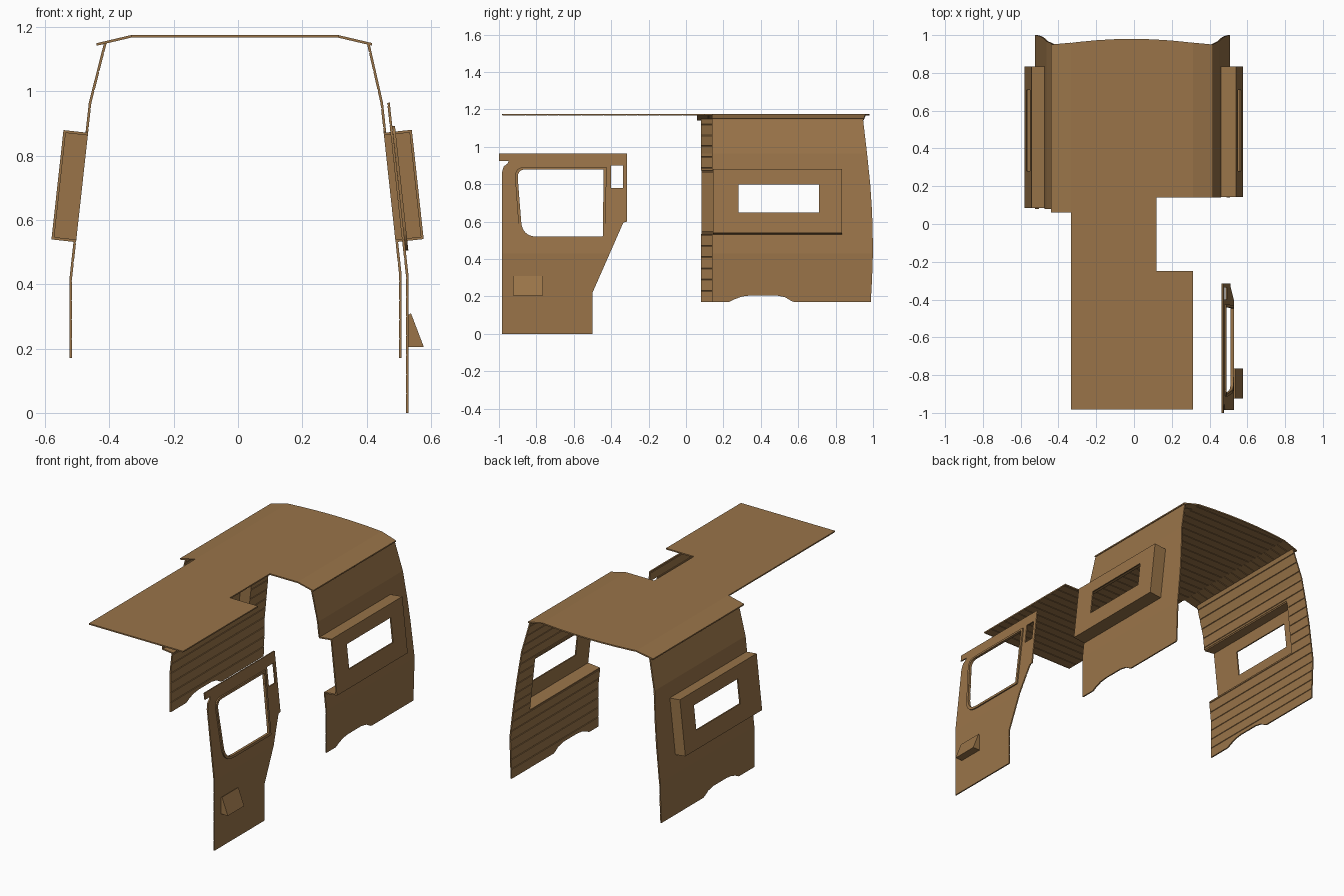
import bpy, bmesh
from mathutils import Vector

if "Cube" in bpy.data.objects:
    bpy.data.objects.remove(bpy.data.objects["Cube"])

wood = bpy.data.materials.new("wood_brown")
wood.diffuse_color = (0.32, 0.175, 0.066, 1)
wood.use_nodes = True
wood.node_tree.nodes["Principled BSDF"].inputs["Base Color"].default_value = wood.diffuse_color
T = 0.008  # panel thickness


def prism(name, pts, axis, lo, hi):
    """Extrude a 2D outline along one axis (pts are the other two axes in order)."""
    place = {"x": lambda p, d: (d, p[0], p[1]),
             "y": lambda p, d: (p[0], d, p[1]),
             "z": lambda p, d: (p[0], p[1], d)}[axis]
    bm = bmesh.new()
    a = [bm.verts.new(place(p, lo)) for p in pts]
    b = [bm.verts.new(place(p, hi)) for p in pts]
    bm.faces.new(a)
    bm.faces.new(b[::-1])
    for i in range(len(pts)):
        j = (i + 1) % len(pts)
        bm.faces.new((a[i], b[i], b[j], a[j]))
    bmesh.ops.recalc_face_normals(bm, faces=bm.faces[:])
    me = bpy.data.meshes.new(name)
    bm.to_mesh(me)
    bm.free()
    me.materials.append(wood)
    ob = bpy.data.objects.new(name, me)
    bpy.context.collection.objects.link(ob)
    return ob


def carve(ob, cutter, op="DIFFERENCE"):
    """Apply a boolean and throw the cutter away."""
    m = ob.modifiers.new("cut", "BOOLEAN")
    m.object, m.operation, m.solver = cutter, op, "EXACT"
    bpy.context.view_layer.update()
    dg = bpy.context.evaluated_depsgraph_get()
    me = bpy.data.meshes.new_from_object(ob.evaluated_get(dg))
    ob.modifiers.clear()
    ob.data = me
    me.materials.clear()
    me.materials.append(wood)
    bpy.data.objects.remove(cutter)


def section(pts, t=T, step=0.06, w=0.0025, d=0.003):
    """Sheet cross-section: plain outer side, V-grooved boards on the left-hand side."""
    pts = [Vector(p) for p in pts]
    segs = [(b - a).normalized() for a, b in zip(pts, pts[1:])]
    nor = [Vector((-s.y, s.x)) for s in segs]
    inner, run = [pts[0] + nor[0] * t], 0.0
    for i, (a, b) in enumerate(zip(pts, pts[1:])):
        length = (b - a).length
        k = 1
        while step and k * step < run + length - 0.006:
            s = k * step - run
            if s > 0.006:
                for ds, dt in ((-w, t), (0, t - d), (w, t)):
                    inner.append(a + segs[i] * (s + ds) + nor[i] * dt)
            k += 1
        run += length
        n = nor[i] if i == len(segs) - 1 else (nor[i] + nor[i + 1]).normalized()
        inner.append(b + n * t)
    return [tuple(p) for p in pts + inner[::-1]]


def rounded(corners):
    """Polygon with rounded corners; each corner is (u, v, radius)."""
    out, n = [], len(corners)
    for i, (u, v, r) in enumerate(corners):
        c = Vector((u, v))
        if r == 0:
            out.append((u, v))
            continue
        p = c + (Vector(corners[i - 1][:2]) - c).normalized() * r
        q = c + (Vector(corners[(i + 1) % n][:2]) - c).normalized() * r
        for k in range(9):
            f = k / 8
            out.append(tuple(p * (1 - f) ** 2 + c * 2 * f * (1 - f) + q * f * f))
    return out


def flip(pts, s):
    return [(s * x, z) for x, z in pts]


# Side walls with an outward window box on each
def side(label, s, line, y0, depth):
    wall = prism(label + "_wall", flip(section(line), s), "y", y0 - 0.05, 1.05)
    outline = [(y0, 0.17), (0.23, 0.17), (0.26, 0.185), (0.30, 0.20), (0.35, 0.206),
               (0.48, 0.206), (0.53, 0.196), (0.565, 0.175), (0.58, 0.17),
               (0.988, 0.17), (0.995, 0.3), (1.0, 0.45), (0.995, 0.65),
               (0.985, 0.8), (0.968, 0.965), (0.945, 1.16), (y0, 1.16)]
    carve(wall, prism("c", outline, "x", -1, 1), "INTERSECT")
    hole = [(y0 - 0.1, 0.533), (0.83, 0.533), (0.83, 0.873), (y0 - 0.1, 0.873)]
    lo, hi = sorted((s * 0.3, s * 0.8))
    carve(wall, prism("c", hole, "x", lo, hi))

    # Box shell, open to the inside and at the front
    a, b = Vector(line[1]), Vector(line[2])
    u = (b - a).normalized()
    n = Vector((u.y, -u.x))
    p0 = a + u * (0.532 - a.y) / u.y
    p1 = a + u * (0.872 - a.y) / u.y
    shell = [p0 - n * T, p0 + n * depth, p1 + n * depth, p1 - n * T,
             p1 - n * T - u * T, p1 + n * (depth - T) - u * T,
             p0 + n * (depth - T) + u * T, p0 - n * T + u * T]
    box = prism(label + "_window_box", flip(shell, s), "y", y0 + 0.004, 0.835)
    window = [(0.28, 0.65), (0.71, 0.65), (0.71, 0.80), (0.28, 0.80)]
    carve(box, prism("c", window, "x", lo, hi))
    end = [p0 - n * T + u * T, p0 + n * (depth - T) + u * T,
           p1 + n * (depth - T) - u * T, p1 - n * T - u * T]
    prism(label + "_window_box_end", flip(end, s), "y", 0.827, 0.835)


side("right", 1, [(0.509, 0.17), (0.509, 0.43), (0.451, 0.965), (0.409, 1.15)], 0.14, 0.08)
side("left", -1, [(0.524, 0.17), (0.524, 0.42), (0.464, 0.965), (0.417, 1.15)], 0.08, 0.069)

# Roof centre panel, boards running across, with a notch over the doorway
roof = prism("roof_panel", section([(1.0, 1.175), (-1.0, 1.175)]), "x", -0.333, 0.312)
rear = [(x, 0.98 - 0.2 * (x + 0.01) ** 2) for x in (0.4, 0.3, 0.2, 0.1, 0, -0.1, -0.2, -0.3, -0.4)]
plan = [(-0.4, -0.983), (0.4, -0.983), (0.4, -0.25), (0.12, -0.25), (0.12, 0.14), (0.4, 0.14)] + rear
carve(roof, prism("c", plan, "z", 1.0, 1.3), "INTERSECT")

# Sloping roof edge strips
for label, seam, edge, y0 in (("right", 0.312, 0.417, 0.14), ("left", -0.333, -0.44, 0.06)):
    strip = prism(label + "_roof_strip", section([(0.96, 1.175), (y0, 1.175)]), "x",
                  min(seam, edge), max(seam, edge))
    for v in strip.data.vertices:
        v.co.z -= 0.235 * abs(v.co.x - seam)
        if v.co.y > 0.955 and abs(v.co.x - edge) < 0.01:
            v.co.y -= 0.01

# Door panel
door = prism("door_panel", section([(0.53, 0), (0.53, 0.43), (0.472, 0.965)]), "y", -1.05, -0.25)
door_outline = [(-0.985, -0.01), (-0.5, -0.01), (-0.5, 0.22), (-0.335, 0.595), (-0.315, 0.60),
                (-0.315, 0.99), (-1.0, 0.99), (-1.0, 0.925), (-0.948, 0.925),
                (-0.955, 0.91), (-0.975, 0.895), (-0.985, 0.86)]
carve(door, prism("c", door_outline, "x", 0.3, 0.8), "INTERSECT")
opening = rounded([(-0.903, 0.88, 0.05), (-0.44, 0.88, 0.006), (-0.445, 0.52, 0.006), (-0.875, 0.52, 0.08)])
rim = rounded([(-0.918, 0.893, 0.06), (-0.425, 0.893, 0.006), (-0.43, 0.505, 0.006), (-0.89, 0.505, 0.09)])
carve(door, prism("c", opening, "x", 0.3, 0.8))
small = [(-0.40, 0.78), (-0.337, 0.78), (-0.337, 0.90), (-0.40, 0.90)]
carve(door, prism("c", small, "x", 0.3, 0.8))

# Raised frame around the door window
frame = prism("door_window_frame",
              section([(0.5325, 0.48), (0.4852, 0.92)], t=0.008, step=0), "y", -1.0, -0.4)
carve(frame, prism("c", rim, "x", 0.3, 0.8), "INTERSECT")
carve(frame, prism("c", opening, "x", 0.3, 0.8))

# Wedge-shaped door pocket, open to the inside
pocket = prism("door_pocket", [(0.528, 0.205), (0.578, 0.205), (0.538, 0.31), (0.528, 0.304)],
               "y", -0.925, -0.765)
hollow = [(0.5, 0.212), (0.567, 0.212), (0.535, 0.296), (0.5, 0.296)]
for part in (pocket, door):
    carve(part, prism("c", hollow, "y", -0.918, -0.772))
